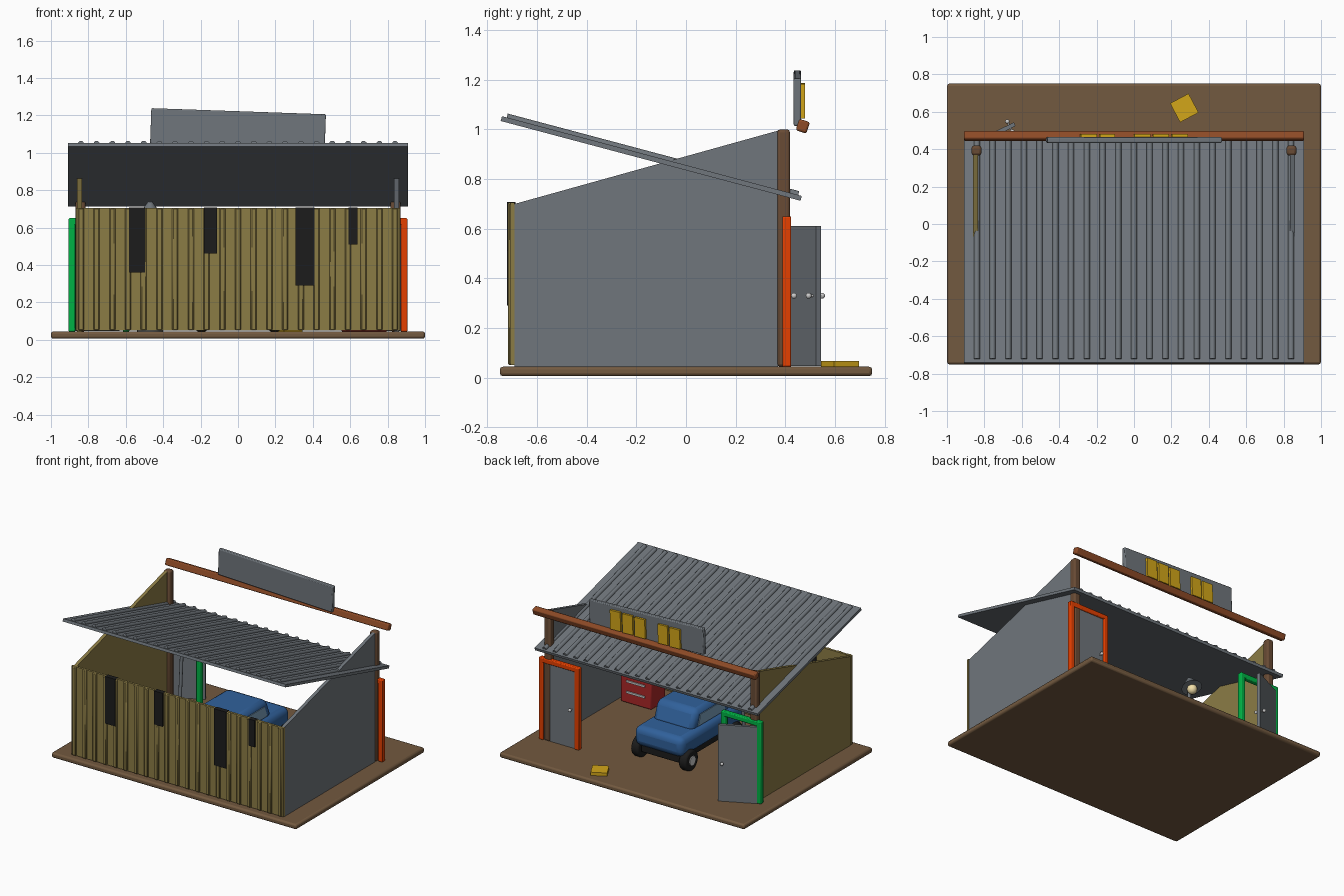
import bpy, bmesh
from math import radians, sin, cos, pi
from mathutils import Vector, Matrix

if "Cube" in bpy.data.objects:
    bpy.data.objects.remove(bpy.data.objects["Cube"])

def mat(name, r, g, b):
    m = bpy.data.materials.new(name)
    m.diffuse_color = (r, g, b, 1)
    m.use_nodes = True
    m.node_tree.nodes["Principled BSDF"].inputs["Base Color"].default_value = m.diffuse_color
    return m

OLIVE = mat("olive", .26, .2, .06)
EARTH = mat("earth", .17, .1, .05)
WOOD = mat("wood", .14, .07, .035)
RUST = mat("rust", .27, .07, .02)
GREEN = mat("green", .0, .45, .06)
ORANGE = mat("orange", .78, .05, .0)
BLUE = mat("blue", .03, .12, .33)
BLACK = mat("black", .012, .012, .012)
YELLOW = mat("yellow", .65, .38, .01)
RED = mat("red", .4, .02, .02)
GLASS = mat("glass", .2, .35, .5)
BULB = mat("bulb", .9, .75, .4)
STEEL = mat("steel", .16, .18, .2)
PALE = mat("pale", .6, .6, .6)

def finish(o, name, m, bevel=0, seg=2):
    o.name = name
    if m:
        o.data.materials.append(m)
    if bevel:
        b = o.modifiers.new("bevel", 'BEVEL')
        b.width, b.segments = bevel, seg
    bpy.ops.object.shade_smooth_by_angle(angle=radians(35))
    return o

def box(name, lo, hi, m=STEEL, rot=(0, 0, 0), bevel=0, seg=2):
    bpy.ops.mesh.primitive_cube_add(size=1, location=[(a + b) / 2 for a, b in zip(lo, hi)])
    o = bpy.context.object
    o.data.transform(Matrix.Diagonal([b - a for a, b in zip(lo, hi)] + [1]))
    o.rotation_euler = [radians(a) for a in rot]
    return finish(o, name, m, bevel, seg)

def rod(name, p, q, r, m=STEEL, n=12, r2=None, bevel=0):
    p, q = Vector(p), Vector(q)
    bpy.ops.mesh.primitive_cone_add(vertices=n, radius1=r, radius2=r if r2 is None else r2,
                                    depth=(q - p).length, location=(p + q) / 2)
    o = bpy.context.object
    o.rotation_euler = (q - p).to_track_quat('Z', 'Y').to_euler()
    return finish(o, name, m, bevel)

def ball(name, c, r, m):
    bpy.ops.mesh.primitive_uv_sphere_add(segments=16, ring_count=8, radius=r, location=c)
    return finish(bpy.context.object, name, m)

def prism(name, profile, x0, x1, m, bevel=0):
    # (y, z) profile extruded along x
    bm = bmesh.new()
    f = bm.faces.new([bm.verts.new((x0, y, z)) for y, z in profile])
    g = bmesh.ops.extrude_face_region(bm, geom=[f])
    bmesh.ops.translate(bm, vec=(x1 - x0, 0, 0),
                        verts=[v for v in g['geom'] if isinstance(v, bmesh.types.BMVert)])
    bmesh.ops.recalc_face_normals(bm, faces=bm.faces)
    me = bpy.data.meshes.new(name)
    bm.to_mesh(me)
    bm.free()
    o = bpy.data.objects.new(name, me)
    bpy.context.collection.objects.link(o)
    bpy.ops.object.select_all(action='DESELECT')
    bpy.context.view_layer.objects.active = o
    o.select_set(True)
    return finish(o, name, m, bevel)

# ground slab
box("ground_slab", (-1, -.75, .006), (1, .75, .044), EARTH, bevel=.012)

# side walls with sloping tops
wall = [(-.69, .044), (.37, .044), (.37, .995), (-.69, .7)]
prism("left_wall", wall, -.86, -.835, OLIVE)
prism("right_wall", wall, .835, .86, STEEL)

# corrugated front wall with dark gaps
box("front_wall", (-.865, -.707, .05), (.865, -.69, .705), OLIVE)
for i in range(21):
    x = -.84 + i * .084
    box("front_wall_rib", (x - .016, -.718, .05), (x + .016, -.70, .705), OLIVE, bevel=.006, seg=1)
for x, w, z in ((-.54, .085, .36), (-.147, .068, .46), (.358, .1, .29), (.615, .05, .51)):
    box("wall_gap", (x - w / 2, -.722, z), (x + w / 2, -.686, .707), BLACK)

# sagging corrugated roof
tilt = -14.9
t = radians(tilt)
box("roof_sheet", (-.91, -.765, .873), (.91, .485, .893), STEEL, rot=(tilt, 0, 0))
def on_roof(x, s, h):
    return (x, -.14 + s * cos(t) - h * sin(t), .883 + s * sin(t) + h * cos(t))
for i in range(21):
    x = -.84 + i * .084
    rod("roof_ridge", on_roof(x, -.605, .01), on_roof(x, .61, .01), .016, STEEL, 12)

# corner posts, beam and crooked sign
for s in (-1, 1):
    box("corner_post", (s * .842 - .026, .367, .044), (s * .842 + .026, .419, 1), WOOD, bevel=.012)
box("top_beam", (-.91, .448, .989), (.91, .493, 1.037), RUST, rot=(-18, 0, 0), bevel=.008)
box("sign_board", (-.467, .434, 1.03), (.467, .464, 1.222), STEEL, rot=(0, 2, 0), bevel=.006)
# plain panels on the sign, one fallen on the ground
for x0, x1 in ((0, .085), (.1, .185), (.2, .285), (-.185, -.105), (-.285, -.2)):
    box("sign_panel", (x0, .462, 1.045), (x1, .48, 1.185), YELLOW, rot=(0, 2, 0))
box("fallen_panel", (.213, .563, .044), (.325, .678, .068), YELLOW, rot=(0, 0, 28))

# door frames
for s, m in ((-1, GREEN), (1, ORANGE)):
    for x in (.888, .598):
        box("door_jamb", (s * x - .018, .388, .044), (s * x + .018, .424, .65), m, bevel=.006)
    box("door_lintel", (s * .743 - .162, .388, .614), (s * .743 + .162, .424, .65), m, bevel=.006)
# closed door
box("closed_door", (.615, .392, .046), (.872, .414, .615), STEEL)
for y in (.435, .375):
    ball("closed_door_knob", (.645, y, .33), .012, PALE)
rod("closed_door_spindle", (.645, .375, .33), (.645, .435, .33), .005, PALE)
# open door, swung outward from its outer hinge
a = radians(26)
def on_door(u, v, z):
    return (-.875 + u * cos(a) - v * sin(a), .418 + u * sin(a) + v * cos(a), z)
c = Vector(on_door(.132, 0, .328))
box("open_door", c - Vector((.132, .011, .282)), c + Vector((.132, .011, .282)), STEEL, rot=(0, 0, 26))
for v in (-.03, .03):
    ball("open_door_knob", on_door(.235, v, .33), .012, PALE)
rod("open_door_spindle", on_door(.235, -.03, .33), on_door(.235, .03, .33), .005, PALE)

# car: rounded body, cabin, windows, chassis
box("car_body", (-.2, -.4, .15), (.2, .33, .295), BLUE, bevel=.045, seg=3)
cab = [(-.3, .27), (.17, .27), (.11, .42), (-.24, .42)]
prism("car_cabin", cab, -.165, .165, BLUE, bevel=.035)
win = [(-.22, .3), (.1, .3), (.07, .38), (-.19, .38)]
prism("car_side_windows", win, -.17, .17, GLASS)
box("car_chassis", (-.16, -.37, .1), (.16, .3, .17), BLACK, bevel=.01)
for y in (-.28, .25):
    rod("axle", (-.19, y, .12), (.19, y, .12), .015, BLACK)
    for s in (-1, 1):
        rod("wheel", (s * .165, y, .12), (s * .225, y, .12), .076, BLACK, 20, bevel=.012)
        rod("wheel_hub", (s * .2, y, .12), (s * .232, y, .12), .035, PALE, 12)

# red tool cabinet by the right wall
box("tool_cabinet", (.55, -.55, .044), (.8, -.38, .36), RED, bevel=.01)
for z in (.12, .2, .28):
    box("drawer_handle", (.6, -.382, z), (.75, -.372, z + .015), PALE)

# standing lamp with shade and bulb
rod("lamp_base", (-.47, -.02, .044), (-.47, -.02, .065), .07, STEEL, 20)
rod("lamp_pole", (-.47, -.02, .06), (-.47, .02, .7), .012, STEEL)
rod("lamp_shade", (-.47, .04, .655), (-.47, .01, .74), .07, STEEL, 20, r2=.01)
ball("lamp_bulb", (-.47, .045, .64), .035, BULB)
